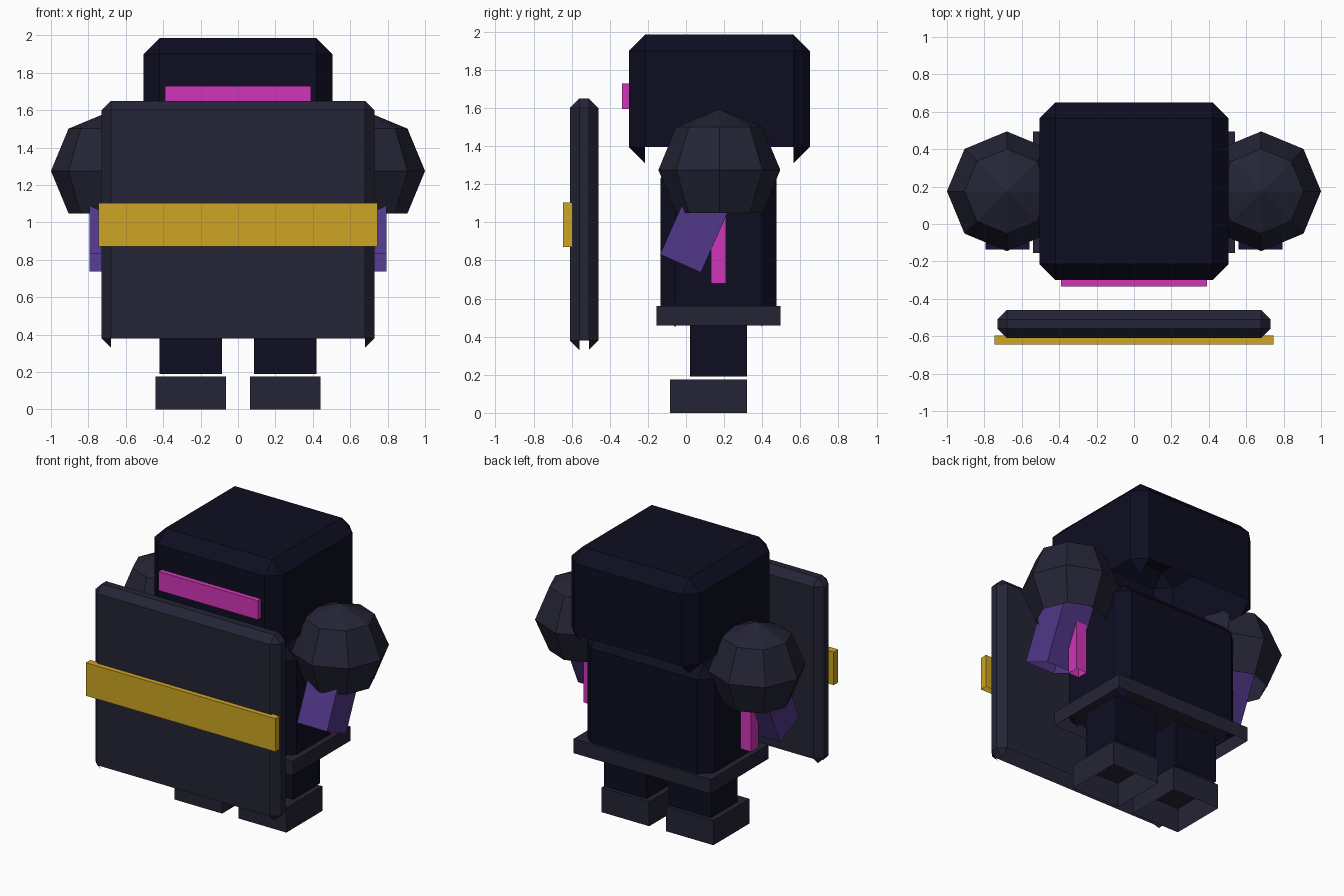
import bpy
import bmesh
import math
from mathutils import Matrix, Vector

cube = bpy.data.objects.get("Cube")
if cube:
    bpy.data.objects.remove(cube, do_unlink=True)


def linear(c):
    c /= 255
    return c / 12.92 if c <= 0.04045 else ((c + 0.055) / 1.055) ** 2.4


def material(name, *rgb):
    color = (*[linear(c) for c in rgb], 1)
    mat = bpy.data.materials.new(name)
    mat.use_nodes = True
    mat.diffuse_color = color
    mat.node_tree.nodes["Principled BSDF"].inputs["Base Color"].default_value = color
    return mat


navy = material("dark navy", 13, 13, 33)
slate = material("dark slate", 36, 36, 54)
gold = material("gold", 205, 165, 35)
pink = material("pink", 209, 53, 185)
purple = material("purple", 80, 55, 136)


def finish(name, bm, mat, mirrored):
    """Open the underside, then make the object, paired across x if wanted."""
    bm.normal_update()
    down = [f for f in bm.faces if f.normal.z < -0.65]
    bmesh.ops.delete(bm, geom=down, context="FACES")
    mesh = bpy.data.meshes.new(name)
    bm.to_mesh(mesh)
    bm.free()
    mesh.materials.append(mat)
    obj = bpy.data.objects.new(name, mesh)
    bpy.context.collection.objects.link(obj)
    if mirrored:
        obj.modifiers.new("mirror", "MIRROR").use_mirror_merge = False
    return obj


def box(name, mat, x, y, z, chamfer=0, mirrored=False, tilt=0):
    """Box from ranges on each axis, tilted about x around its centre."""
    bm = bmesh.new()
    bmesh.ops.create_cube(bm, size=1)
    size = [r[1] - r[0] for r in (x, y, z)]
    centre = Vector([(r[0] + r[1]) / 2 for r in (x, y, z)])
    bmesh.ops.scale(bm, vec=size, verts=bm.verts)
    if chamfer:
        bmesh.ops.bevel(bm, geom=bm.edges[:], offset=chamfer, segments=1,
                        affect="EDGES", clamp_overlap=True)
    spin = Matrix.Translation(centre) @ Matrix.Rotation(tilt, 4, "X")
    bmesh.ops.transform(bm, matrix=spin, verts=bm.verts)
    return finish(name, bm, mat, mirrored)


def centred(half):
    return (-half, half)


# Head and visor
box("head", navy, centred(0.505), (-0.30, 0.65), (1.31, 1.985), chamfer=0.085)
box("visor", pink, centred(0.39), (-0.335, -0.28), (1.595, 1.73))

# Body and waist band
box("torso", navy, centred(0.50), (-0.135, 0.475), (0.45, 1.31), chamfer=0.08)
box("waist_band", slate, centred(0.54), (-0.155, 0.495), (0.46, 0.56))

# Legs and shoes
box("legs", navy, (0.085, 0.42), (0.02, 0.32), (0.19, 0.52), mirrored=True)
box("shoes", slate, (0.065, 0.44), (-0.085, 0.32), (0, 0.175), mirrored=True)

# Round shoulders
ball = bmesh.new()
bmesh.ops.create_uvsphere(ball, u_segments=8, v_segments=4, radius=0.32)
bmesh.ops.translate(ball, vec=(0.68, 0.175, 1.275), verts=ball.verts)
finish("shoulders", ball, slate, True)

# Arms swung forward, with a strip hanging behind each
box("arms", purple, (0.56, 0.795), (-0.055, 0.18), (0.765, 1.215),
    mirrored=True, tilt=math.radians(-24))
box("arm_strips", pink, (0.575, 0.66), (0.13, 0.21), (0.68, 1.05), mirrored=True)

# Shield with its band
box("shield", slate, centred(0.73), (-0.61, -0.46), (0.33, 1.65), chamfer=0.05)
box("shield_band", gold, centred(0.745), (-0.645, -0.595), (0.87, 1.105))
